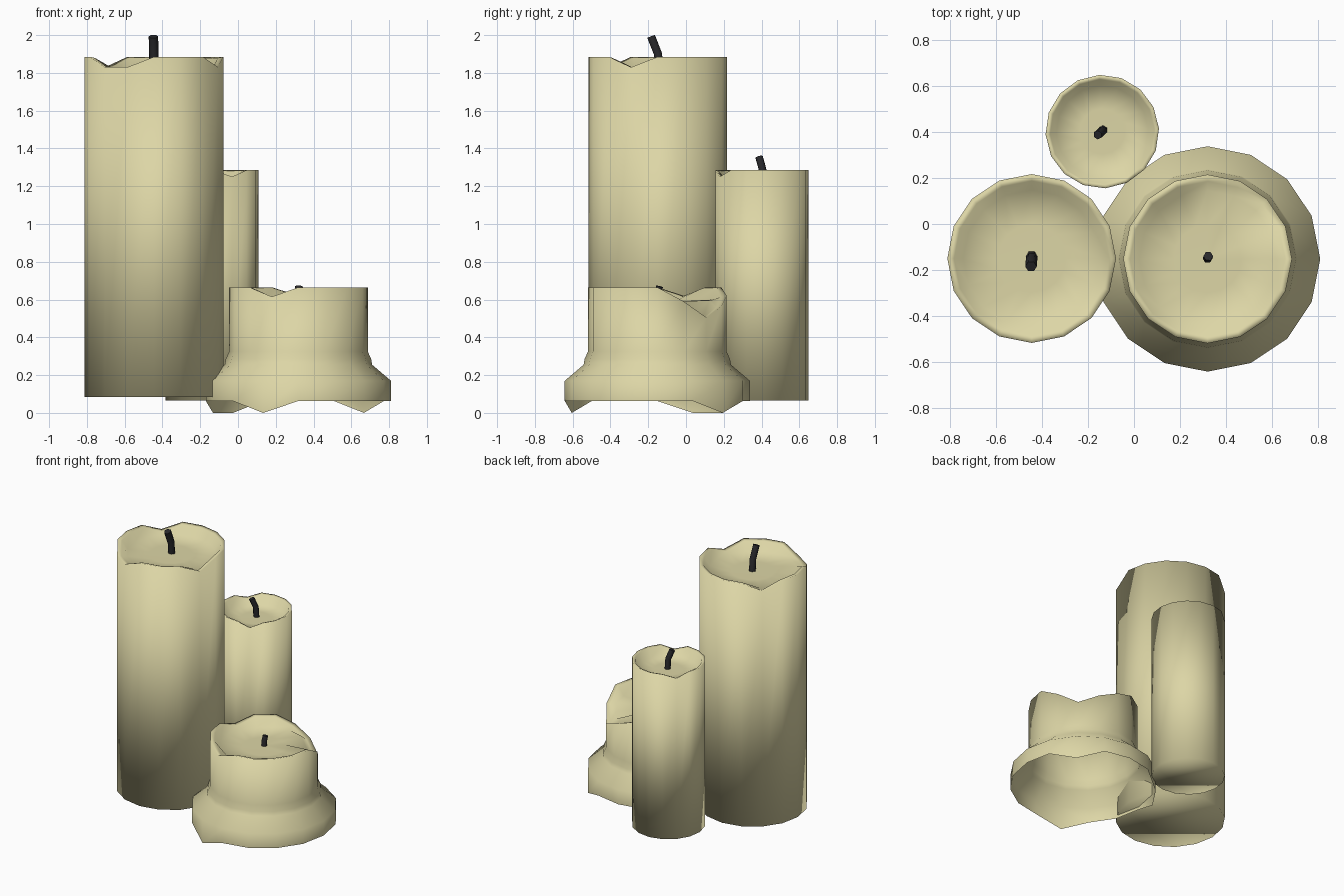
import bpy
import bmesh
from math import cos, sin, radians, tau

cube = bpy.data.objects.get("Cube")
if cube:
    bpy.data.objects.remove(cube, do_unlink=True)

SIDES = 16


def material(name, color, roughness):
    mat = bpy.data.materials.new(name)
    mat.use_nodes = True
    mat.diffuse_color = color
    bsdf = mat.node_tree.nodes["Principled BSDF"]
    bsdf.inputs["Base Color"].default_value = color
    bsdf.inputs["Roughness"].default_value = roughness
    return mat


wax = material("cream wax", (0.72, 0.67, 0.38, 1), 0.6)
char = material("charred wick", (0.022, 0.022, 0.025, 1), 0.9)


def candle(name, center, radius, wall, top, dips, drips=None, turn=0, closed=True):
    """Wall profile (radius, z) from the base up, then a melted rim and wax bowl."""
    bm = bmesh.new()
    drips = drips or {}
    floor = top - 0.065

    def ring(r, height):
        return [bm.verts.new((center[0] + r * cos(tau * i / SIDES + radians(turn)),
                              center[1] + r * sin(tau * i / SIDES + radians(turn)),
                              height(i))) for i in range(SIDES)]

    def rim(i):
        return dips.get(i, top)

    # outer wall, with optional drips on the lowest ring
    rings = [ring(r, lambda i, z=z, k=k: drips.get(i, z) if k == 0 else z)
             for k, (r, z) in enumerate(wall)]
    # rim and bowl
    rings.append(ring(radius, rim))
    rings.append(ring(radius * 0.92, lambda i: rim(i) - 0.006))
    rings.append(ring(radius * 0.81, lambda i: min(floor, rim(i) + 0.03)))
    rings.append(ring(radius * 0.4, lambda i: floor - 0.008))
    for low, high in zip(rings, rings[1:]):
        for i in range(SIDES):
            j = (i + 1) % SIDES
            bm.faces.new((low[i], low[j], high[j], high[i]))
    # bowl centre
    middle = bm.verts.new((center[0], center[1], floor))
    last = rings[-1]
    for i in range(SIDES):
        bm.faces.new((last[i], last[(i + 1) % SIDES], middle))
    if closed:
        bm.faces.new(rings[0][::-1])

    mesh = bpy.data.meshes.new(name)
    for face in bm.faces:
        face.smooth = True
    bm.to_mesh(mesh)
    bm.free()
    mesh.materials.append(wax)
    obj = bpy.data.objects.new(name, mesh)
    bpy.context.collection.objects.link(obj)
    return obj


def wick(name, path, thickness):
    """Bent tube following a short path."""
    curve = bpy.data.curves.new(name, "CURVE")
    curve.dimensions = "3D"
    curve.bevel_depth = thickness
    curve.bevel_resolution = 1
    curve.use_fill_caps = True
    spline = curve.splines.new("POLY")
    spline.points.add(len(path) - 1)
    for point, co in zip(spline.points, path):
        point.co = (*co, 1)
    curve.materials.append(char)
    obj = bpy.data.objects.new(name, curve)
    bpy.context.collection.objects.link(obj)
    return obj


# tall pillar
candle("tall_candle", (-0.445, -0.15), 0.367, [(0.367, 0.085)], 1.885,
       {6: 1.83, 10: 1.83, 11: 1.83, 15: 1.83})
wick("tall_wick", [(-0.445, -0.14, 1.8), (-0.445, -0.148, 1.9), (-0.448, -0.185, 1.993)], 0.025)

# slim pillar at the back
candle("slim_candle", (-0.138, 0.402), 0.247, [(0.247, 0.065)], 1.285,
       {6: 1.255, 13: 1.25}, turn=3)
wick("slim_wick", [(-0.135, 0.41, 1.2), (-0.138, 0.405, 1.29), (-0.158, 0.387, 1.355)], 0.02)

# squat stub with a melted, hollow skirt
candle("squat_candle", (0.32, -0.152), 0.367,
       [(0.49, 0.063), (0.49, 0.17), (0.39, 0.255), (0.385, 0.285), (0.367, 0.325)], 0.665,
       {1: 0.59, 2: 0.505, 3: 0.565, 4: 0.62, 7: 0.62, 11: 0.615},
       {2: 0.0, 6: 0.0, 7: 0.0, 11: 0.0}, closed=False)
wick("squat_wick", [(0.32, -0.15, 0.58), (0.32, -0.15, 0.63), (0.323, -0.14, 0.67)], 0.021)
